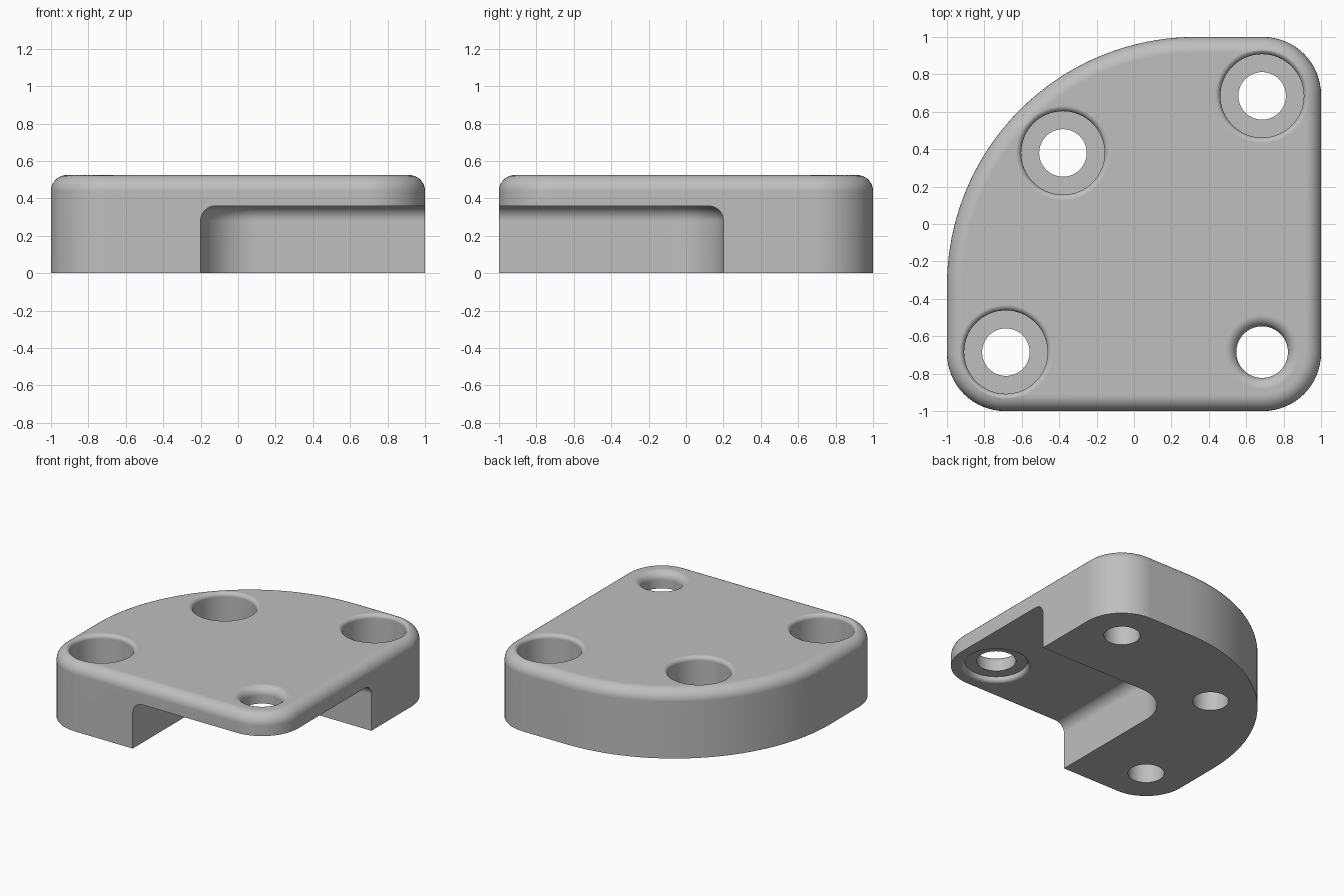
import bpy
import bmesh
from math import cos, sin, radians, pi

if "Cube" in bpy.data.objects:
    bpy.data.objects.remove(bpy.data.objects["Cube"], do_unlink=True)

TOP = 0.525      # overall height
CEILING = 0.36   # underside of the thin corner


def rounding(z_end, r, sign=1, steps=8):
    """Quarter-round levels (inset, z) that rise to z_end."""
    angles = [pi / 2 * i / steps for i in range(steps + 1)]
    return [(sign * r * (1 - cos(t)), z_end - r + r * sin(t)) for t in angles]


def outline(arcs, inset):
    pts = []
    for cx, cy, r, start, sweep, n in arcs:
        count = n if sweep == 360 else n + 1
        for i in range(count):
            a = radians(start + sweep * i / n)
            pts.append((cx + (r - inset) * cos(a), cy + (r - inset) * sin(a)))
    return pts


def loft(name, arcs, levels):
    """Closed solid through inset copies of one arc outline."""
    bm = bmesh.new()
    rings = [[bm.verts.new((x, y, z)) for x, y in outline(arcs, inset)]
             for inset, z in levels]
    n = len(rings[0])
    for low, high in zip(rings, rings[1:]):
        for j in range(n):
            k = (j + 1) % n
            bm.faces.new((low[j], low[k], high[k], high[j]))
    bm.faces.new(rings[0][::-1])
    bm.faces.new(rings[-1])
    mesh = bpy.data.meshes.new(name)
    bm.to_mesh(mesh)
    bm.free()
    obj = bpy.data.objects.new(name, mesh)
    bpy.context.collection.objects.link(obj)
    return obj


def bore(name, x, y, r, levels):
    return loft(name, [(x, y, r, 0, 360, 64)], levels)


# Plate with three tight corners, one broad corner and a rounded top edge
c, r = 0.69, 0.31
body = loft("corner_block", [
    (-c, -c, r, 180, 90, 16),
    (c, -c, r, 270, 90, 16),
    (c, c, r, 0, 90, 16),
    (0.33, -0.33, 1.33, 90, 90, 40),
], [(0, 0)] + rounding(TOP, 0.085))

# Notch under the front corner
n = 0.3
cutters = [loft("notch_cutter", [
    (-0.2 + n, -2, n, 180, 90, 12),
    (2, -2, n, 270, 90, 12),
    (2, 0.2 - n, n, 0, 90, 12),
    (-0.2 + n, 0.2 - n, n, 90, 90, 16),
], [(0, -0.2)] + rounding(CEILING, 0.08))]

# Three counterbored bolt holes with softened rims
seat_r, hole_r, seat_z = 0.223, 0.127, 0.25
step = seat_r - hole_r
for i, (x, y) in enumerate([(0.685, 0.685), (-0.38, 0.38), (-0.685, -0.685)]):
    levels = [(step, -0.2), (step, seat_z), (0, seat_z)]
    levels += rounding(TOP, 0.03, -1) + [(-0.03, TOP + 0.2)]
    cutters.append(bore(f"bolt_cutter_{i}", x, y, seat_r, levels))

# Thin-corner hole: rounded top rim and a shallow recess underneath
recess, lip, depth = 0.082, 0.03, 0.04
under = [(-recess - lip * (1 - cos(t)), CEILING + lip * (1 - sin(t)))
         for t in [pi / 2 * (1 - i / 6) for i in range(7)]]
levels = [(-recess - lip, CEILING - 0.1)] + under
levels += [(-recess, CEILING + depth), (0, CEILING + depth)]
levels += rounding(TOP, 0.06, -1) + [(-0.06, TOP + 0.2)]
cutters.append(bore("corner_hole_cutter", 0.685, -0.685, 0.138, levels))

# Cut everything out of the block
for cutter in cutters:
    cutter.hide_render = True
    mod = body.modifiers.new(cutter.name, 'BOOLEAN')
    mod.operation = 'DIFFERENCE'
    mod.solver = 'EXACT'
    mod.object = cutter
bpy.context.view_layer.update()
graph = bpy.context.evaluated_depsgraph_get()
cut_mesh = bpy.data.meshes.new_from_object(body.evaluated_get(graph))
body.modifiers.clear()
body.data = cut_mesh
for cutter in cutters:
    bpy.data.objects.remove(cutter, do_unlink=True)

# Single grey finish
grey = bpy.data.materials.new("plain_grey")
grey.use_nodes = True
colour = (0.52, 0.52, 0.52, 1)
grey.diffuse_color = colour
grey.node_tree.nodes["Principled BSDF"].inputs["Base Color"].default_value = colour
body.data.materials.clear()
body.data.materials.append(grey)

# Smooth rounds, crisp edges
bpy.ops.object.select_all(action='DESELECT')
body.select_set(True)
bpy.context.view_layer.objects.active = body
bpy.ops.object.shade_smooth_by_angle(angle=radians(30))
weighted = body.modifiers.new("clean_shading", 'WEIGHTED_NORMAL')
weighted.keep_sharp = True
